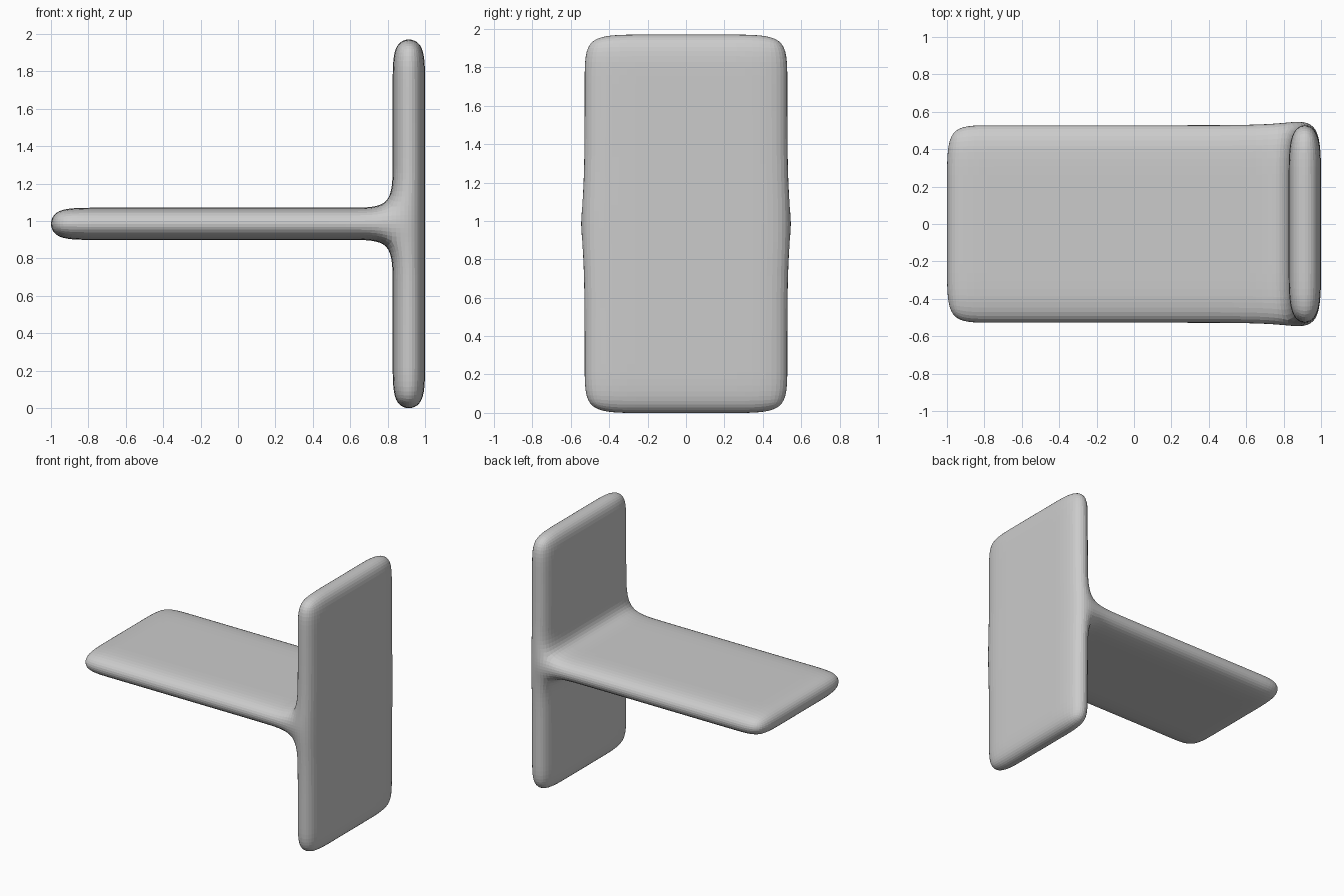
import bpy
import bmesh
from collections import Counter

cube = bpy.data.objects.get("Cube")
if cube:
    bpy.data.objects.remove(cube, do_unlink=True)

# Plain grey material
grey = bpy.data.materials.new("light_grey")
grey.use_nodes = True
grey.diffuse_color = (0.6, 0.6, 0.6, 1)
bsdf = next(n for n in grey.node_tree.nodes if n.type == "BSDF_PRINCIPLED")
bsdf.inputs["Base Color"].default_value = grey.diffuse_color
bsdf.inputs["Roughness"].default_value = 0.6

# Cage grid: horizontal blade columns, upright plate rows, depth layers
MID = 0.985
HALF = 0.086
blade_x = [-1.009, -0.79, -0.3, 0.15, 0.62, 0.827]
plate_x = (0.827, 1.0)
rise = [HALF, 0.31, 0.77, 0.995]
plate_z = [MID - r for r in reversed(rise)] + [MID + r for r in rise]
layers = [-0.54, -0.25, 0.25, 0.54]
BULGE = 0.012

bm = bmesh.new()
cache = {}


def vert(p, layer):
    """Cage vertex for profile point p; the junction swells at both ends."""
    key = (p, layer)
    if key not in cache:
        x, z = p
        y = layers[layer]
        if x in plate_x and abs(z - MID) < HALF + 0.01 and layer in (0, 3):
            y += BULGE if y > 0 else -BULGE
        cache[key] = bm.verts.new((x, y, z))
    return cache[key]


def cell(x0, x1, z0, z1):
    return [(x0, z0), (x1, z0), (x1, z1), (x0, z1)]


# T-shaped profile made of cells
low, high = plate_z[3], plate_z[4]
cells = [cell(a, b, low, high) for a, b in zip(blade_x, blade_x[1:])]
cells += [cell(*plate_x, a, b) for a, b in zip(plate_z, plate_z[1:])]

# End caps
for c in cells:
    for layer in (0, 3):
        bm.faces.new([vert(p, layer) for p in c])

# Side walls along the outline of the profile
edges = [(c[i], c[(i + 1) % 4]) for c in cells for i in range(4)]
count = Counter(frozenset(e) for e in edges)
for a, b in edges:
    if count[frozenset((a, b))] == 1:
        for k in range(3):
            bm.faces.new([vert(a, k), vert(b, k), vert(b, k + 1), vert(a, k + 1)])

bmesh.ops.recalc_face_normals(bm, faces=bm.faces[:])
mesh = bpy.data.meshes.new("t_shaped_plate")
bm.to_mesh(mesh)
bm.free()
mesh.materials.append(grey)
plate = bpy.data.objects.new("t_shaped_plate", mesh)
bpy.context.collection.objects.link(plate)

# Round the whole body
sub = plate.modifiers.new("rounding", "SUBSURF")
sub.levels = sub.render_levels = 3
